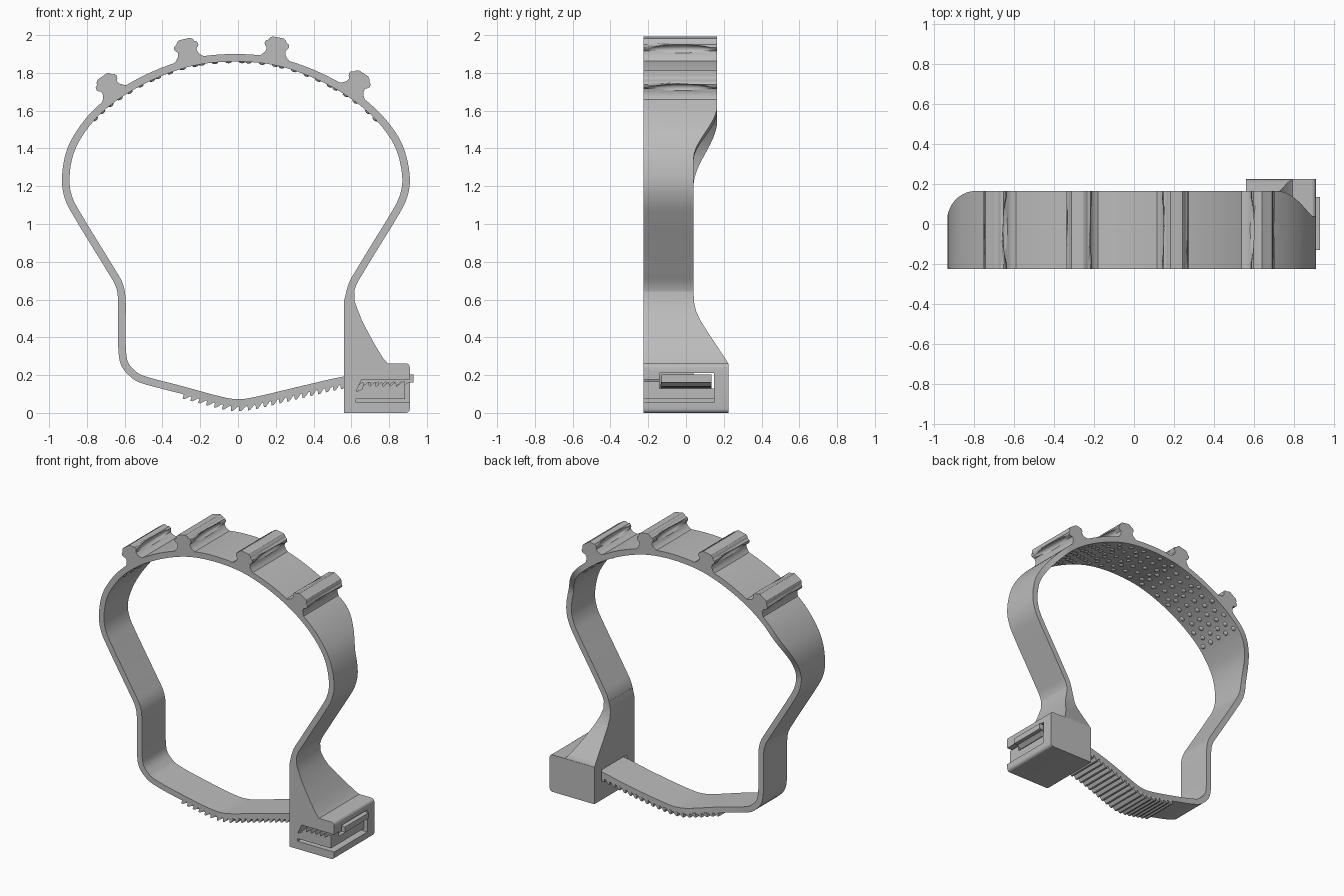
import bpy, bmesh, math
from mathutils import Vector, Matrix

cube = bpy.data.objects.get("Cube")
if cube:
    bpy.data.objects.remove(cube, do_unlink=True)

grey = bpy.data.materials.new("grey_plastic")
grey.use_nodes = True
COLOUR = (0.5, 0.5, 0.5, 1)
grey.diffuse_color = COLOUR
grey.node_tree.nodes["Principled BSDF"].inputs["Base Color"].default_value = COLOUR

FRONT, BACK, NARROW = -0.225, 0.165, 0.04
HALF = 0.02


def finish(name, bm, smooth=True):
    bmesh.ops.recalc_face_normals(bm, faces=bm.faces)
    mesh = bpy.data.meshes.new(name)
    bm.to_mesh(mesh)
    bm.free()
    mesh.materials.append(grey)
    obj = bpy.data.objects.new(name, mesh)
    bpy.context.collection.objects.link(obj)
    if smooth:
        bpy.ops.object.select_all(action="DESELECT")
        obj.select_set(True)
        bpy.context.view_layer.objects.active = obj
        bpy.ops.object.shade_smooth_by_angle(angle=math.radians(30))
    return obj


def loft(bm, rings):
    """Skin a row of closed rings and cap both ends."""
    rows = [[bm.verts.new(p) for p in ring] for ring in rings]
    n = len(rows[0])
    for a, b in zip(rows, rows[1:]):
        for i in range(n):
            j = (i + 1) % n
            bm.faces.new((a[i], a[j], b[j], b[i]))
    bm.faces.new(rows[0])
    bm.faces.new(rows[-1])


def prism(bm, pts, y0, y1):
    loft(bm, [[(p[0], y, p[1]) for p in pts] for y in (y0, y1)])


def cut(obj, cutter):
    mod = obj.modifiers.new("cut", "BOOLEAN")
    mod.operation, mod.solver, mod.object = "DIFFERENCE", "EXACT", cutter
    cutter.hide_render = True
    bpy.context.view_layer.objects.active = obj
    bpy.ops.object.modifier_apply(modifier=mod.name)
    bpy.data.objects.remove(cutter, do_unlink=True)


def ease(a, b, v):
    t = min(max((v - a) / (b - a), 0), 1)
    return t * t * (3 - 2 * t)


# Centre line of the band: up the right, over the top, down the left, along the bottom
KEYS = [(.59, .3), (.59, .45), (.59, .6), (.606, .68), (.651, .76), (.73, .89), (.816, 1.03),
        (.87, 1.13), (.89, 1.23), (.87, 1.36), (.82, 1.47), (.72, 1.59), (.58, 1.7),
        (.4, 1.795), (.2, 1.86), (-.015, 1.88), (-.23, 1.86), (-.43, 1.795), (-.61, 1.7),
        (-.75, 1.59), (-.845, 1.47), (-.895, 1.36), (-.912, 1.23), (-.894, 1.13),
        (-.84, 1.03), (-.755, .89), (-.675, .76), (-.63, .68), (-.615, .6), (-.615, .45),
        (-.613, .33), (-.6, .26), (-.56, .21), (-.5, .175), (-.3, .122), (-.1, .068),
        (0, .053), (.1, .066), (.35, .125), (.56, .172), (.7, .182), (.93, .182)]


def spline(keys, steps=6):
    p = [Vector(k) for k in keys]
    p = [2 * p[0] - p[1]] + p + [2 * p[-1] - p[-2]]
    out = []
    for a, b, c, d in zip(p, p[1:], p[2:], p[3:]):
        for s in range(steps):
            t = s / steps
            out.append(0.5 * (2 * b + (c - a) * t + (2 * a - 5 * b + 4 * c - d) * t ** 2
                              + (3 * b - a - 3 * c + d) * t ** 3))
    return out + [p[-2]]


PATH = spline(KEYS)


def frame(i):
    t = (PATH[min(i + 1, len(PATH) - 1)] - PATH[max(i - 1, 0)]).normalized()
    return t, Vector((t.y, -t.x))


def locate(x, top):
    """Point, tangent and outward normal where the top or bottom run crosses x."""
    for i, (a, b) in enumerate(zip(PATH, PATH[1:])):
        if (a.y > 1.4) == top and (top or a.y < .23) and min(a.x, b.x) <= x <= max(a.x, b.x):
            t = (b - a).normalized()
            return a.lerp(b, (x - a.x) / (b.x - a.x)), t, Vector((t.y, -t.x))


def side_shift(p):
    return .095 * ease(-.45, .5, p.x) if p.y < .25 else 0


def back_edge(p):
    lo, hi = (1.34, 1.61) if p.x > 0 else (1.2, 1.56)
    return NARROW + (BACK - NARROW) * ease(lo, hi, p.y)


# Band
bm = bmesh.new()
rings = []
for i, p in enumerate(PATH):
    n = frame(i)[1] * HALF
    s = side_shift(p)
    y0, y1 = FRONT + s, back_edge(p) + s
    rings.append([(p.x + n.x, y0, p.y + n.y), (p.x + n.x, y1, p.y + n.y),
                  (p.x - n.x, y1, p.y - n.y), (p.x - n.x, y0, p.y - n.y)])
loft(bm, rings)
finish("band", bm)

# Ratchet teeth under the bottom run
bm = bmesh.new()
x = -.26
while x < .9:
    p, t, n = locate(x, False)
    s = side_shift(p)
    tooth = [(-.021, .014), (-.023, .043), (-.012, .043), (.021, .014)]
    prism(bm, [p + t * u + n * v for u, v in tooth], FRONT + s, NARROW + s)
    x += .041
finish("ratchet_teeth", bm, False)

# Grip posts with knobbed heads and hollowed flanks
SIDE = [(.095, -.015), (.068, .006), (.053, .025), (.05, .045), (.06, .054), (.066, .066),
        (.062, .08), (.048, .088), (.042, .1), (.03, .108)]
OUTLINE = SIDE + [(-u, v) for u, v in reversed(SIDE)]
for k, x in enumerate((-.645, -.255, .19, .595)):
    p, t, n = locate(x, True)
    base = p + n * HALF
    bm = bmesh.new()
    prism(bm, [base + t * u + n * v for u, v in OUTLINE], FRONT, BACK)
    post = finish("grip_post_%d" % (k + 1), bm)
    for side in (-1, 1):
        c = base + t * side * .083 + n * .055
        axes = Matrix(((t.x, 0, n.x, c.x), (0, 1, 0, (FRONT + BACK) / 2),
                       (t.y, 0, n.y, c.y), (0, 0, 0, 1)))
        bm = bmesh.new()
        bmesh.ops.create_uvsphere(bm, u_segments=32, v_segments=16, radius=1,
                                  matrix=axes @ Matrix.Diagonal((.046, .185, .03, 1)))
        cut(post, finish("hollow_cutter", bm))

# Staggered grip dots on the inside of the top
bm = bmesh.new()
travel, column, last = 0, 0, None
for i, p in enumerate(PATH):
    if p.y < 1.57:
        continue
    travel += (p - last).length if last else .07
    last = p
    if travel < .062:
        continue
    travel -= .062
    column += 1
    t, n = frame(i)
    c = p - n * HALF
    for r in range(5 - column % 2):
        y = (FRONT + BACK) / 2 + (r - (4 - column % 2) / 2) * .078
        axes = Matrix(((t.x, 0, n.x, c.x), (0, 1, 0, y), (t.y, 0, n.y, c.y), (0, 0, 0, 1)))
        bmesh.ops.create_icosphere(bm, subdivisions=2, radius=1,
                                   matrix=axes @ Matrix.Diagonal((.017, .017, .009, 1)))
finish("grip_dots", bm)

# Clasp block with rounded outer edges
bm = bmesh.new()
prism(bm, [(.56, 0), (.91, 0), (.91, .262), (.56, .262)], FRONT, -FRONT)
outer = [e for e in bm.edges if all(v.co.x > .9 for v in e.verts)
         and abs(e.verts[0].co.y - e.verts[1].co.y) > .1]
bmesh.ops.bevel(bm, geom=outer, offset=.022, segments=4, profile=.5, affect="EDGES")
clasp = finish("clasp_block", bm)

# Strap channel, then the slit that frees the pawl
bm = bmesh.new()
prism(bm, [(.5, .128), (1, .128), (1, .212), (.5, .212)], -.14, .148)
cut(clasp, finish("channel_cutter", bm, False))
bm = bmesh.new()
saw = [(.87 - .036 * i + d, z) for i in range(6) for d, z in ((0, .165), (-.03, .14))]
slit = ([(.625, .055), (1, .055), (1, .178), (.655, .178), (.625, .112), (.66, .128)]
        + saw[::-1] + [(.885, .165), (.885, .074), (.625, .074)])
prism(bm, slit, -.3, .147)
cut(clasp, finish("slit_cutter", bm, False))

# Flared web between the block and the band
bm = bmesh.new()
LEVELS = [(.25, .56, .805, .225), (.265, .56, .79, .222), (.29, .56, .768, .206),
          (.36, .56, .725, .16), (.42, .56, .692, .12), (.49, .56, .656, .076),
          (.54, .56, .636, .053), (.59, .561, .618, .042), (.65, .575, .615, .04)]
loft(bm, [[(a, FRONT, z), (b, FRONT, z), (b, y, z), (a, y, z)] for z, a, b, y in LEVELS])
finish("clasp_web", bm)
